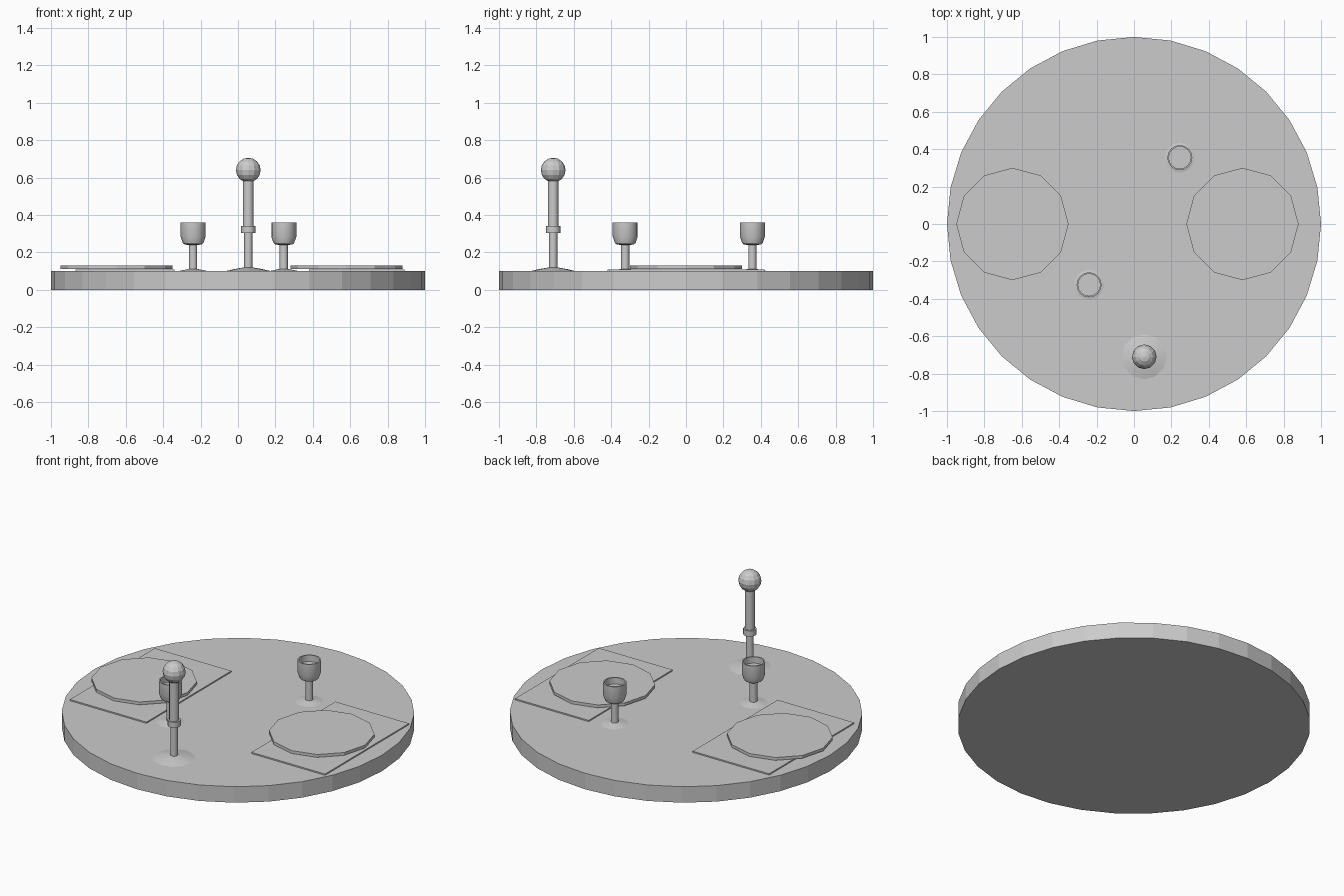
import bpy, bmesh
from math import pi, cos, sin

if "Cube" in bpy.data.objects:
    bpy.data.objects.remove(bpy.data.objects["Cube"])


def finish(name, bm, smooth=None):
    bmesh.ops.recalc_face_normals(bm, faces=bm.faces)
    mesh = bpy.data.meshes.new(name)
    bm.to_mesh(mesh)
    bm.free()
    ob = bpy.data.objects.new(name, mesh)
    bpy.context.collection.objects.link(ob)
    if smooth:
        bpy.ops.object.select_all(action='DESELECT')
        bpy.context.view_layer.objects.active = ob
        ob.select_set(True)
        bpy.ops.object.shade_smooth_by_angle(angle=smooth)
    return ob


def lathe(name, profile, x, y, sides, smooth=None):
    """Stack rings of (radius, z) around a vertical axis and cap both ends."""
    bm = bmesh.new()
    rings = [[bm.verts.new((x + r * cos(2 * pi * i / sides),
                            y + r * sin(2 * pi * i / sides), z))
              for i in range(sides)] for r, z in profile]
    for a, b in zip(rings, rings[1:]):
        for i in range(sides):
            j = (i + 1) % sides
            bm.faces.new((a[i], a[j], b[j], b[i]))
    bm.faces.new(rings[0])
    bm.faces.new(rings[-1])
    return finish(name, bm, smooth)


def slab(name, x0, x1, y0, y1, z0, z1):
    bm = bmesh.new()
    bmesh.ops.create_cube(bm, size=1)
    for v in bm.verts:
        v.co = ((x0 + x1) / 2 + v.co.x * (x1 - x0),
                (y0 + y1) / 2 + v.co.y * (y1 - y0),
                (z0 + z1) / 2 + v.co.z * (z1 - z0))
    return finish(name, bm)


# Round table top
lathe("table_top", [(1, 0), (1, 0.10)], 0, 0, 32)

# Place mats
slab("place_mat_left", -0.87, -0.34, -0.42, 0.42, 0.099, 0.108)
slab("place_mat_right", 0.38, 0.89, -0.41, 0.42, 0.099, 0.108)

# Twelve-sided plates
for side, x in (("left", -0.65), ("right", 0.58)):
    lathe("plate_" + side, [(0.30, 0.112), (0.30, 0.13)], x, 0, 12)

# Goblets: foot, stem, and hollow cup
goblet = [(0.085, 0.099), (0.05, 0.106), (0.022, 0.112), (0.022, 0.24),
          (0.045, 0.242), (0.055, 0.25), (0.067, 0.285), (0.067, 0.36),
          (0.059, 0.36), (0.059, 0.32)]
for side, x, y in (("front", -0.24, -0.325), ("back", 0.245, 0.355)):
    lathe("goblet_" + side, goblet, x, y, 16, 0.5)

# Candlestick: domed foot, stem, collar and candle
stick = [(0.125, 0.099), (0.08, 0.11), (0.022, 0.12), (0.022, 0.305),
         (0.038, 0.305), (0.038, 0.34), (0.028, 0.34), (0.028, 0.60)]
lathe("candlestick", stick, 0.055, -0.71, 12, 0.6)

# Ball flame on top
bm = bmesh.new()
bmesh.ops.create_uvsphere(bm, u_segments=12, v_segments=8, radius=0.066)
bmesh.ops.translate(bm, verts=bm.verts, vec=(0.055, -0.71, 0.64))
finish("flame_ball", bm)
